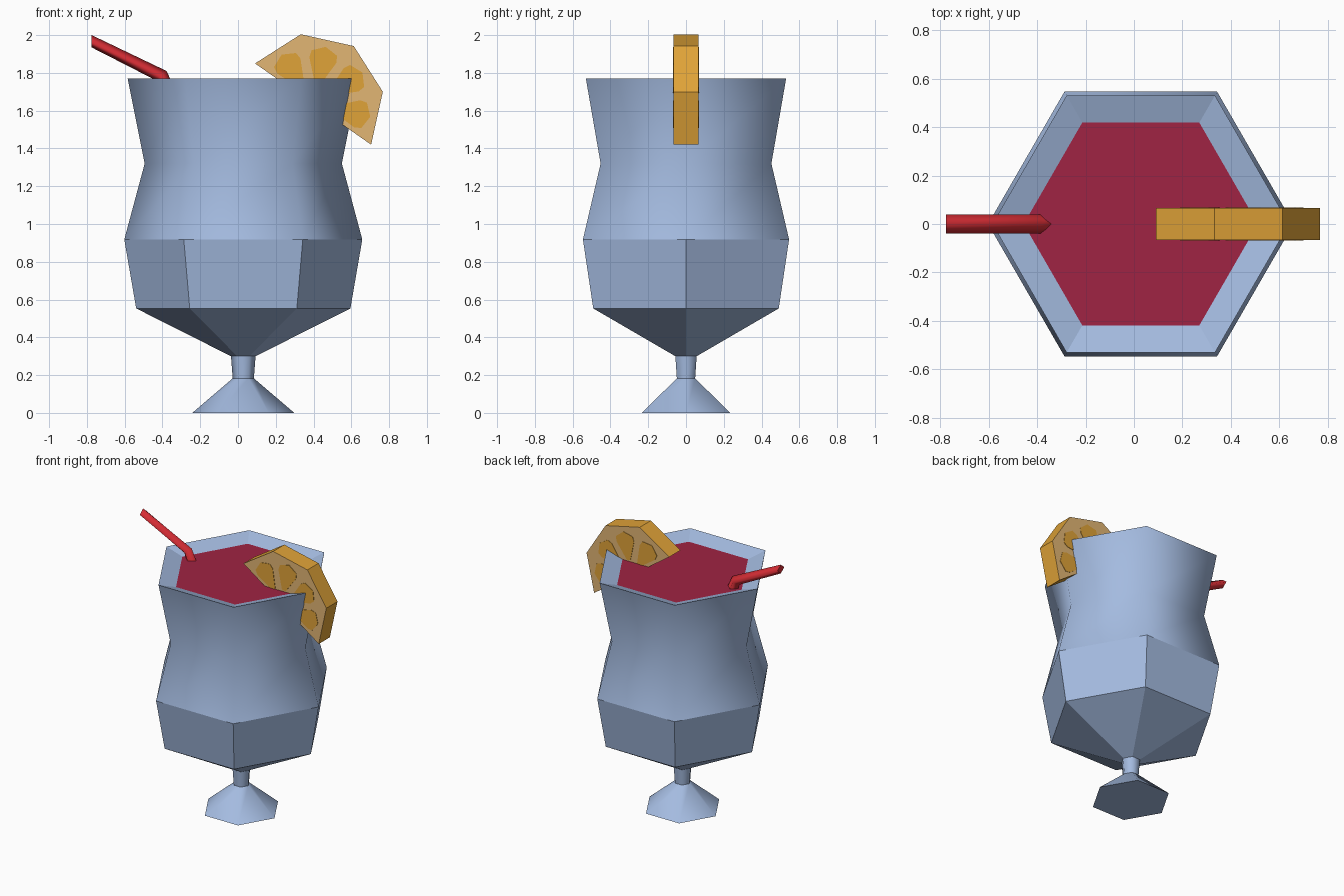
import bpy, bmesh, math

if "Cube" in bpy.data.objects:
    bpy.data.objects.remove(bpy.data.objects["Cube"])

CX = 0.028          # glass axis


def material(name, r, g, b):
    lin = lambda c: ((c / 255 + 0.055) / 1.055) ** 2.4
    m = bpy.data.materials.new(name)
    m.diffuse_color = (lin(r), lin(g), lin(b), 1)
    m.use_nodes = True
    m.node_tree.nodes["Principled BSDF"].inputs["Base Color"].default_value = m.diffuse_color
    return m


GLASS = material("pale blue glass", 164, 187, 224)
DRINK = material("dark red drink", 160, 35, 67)
STRAW = material("red straw", 218, 46, 54)
ORANGE = material("orange peel and flesh", 224, 163, 56)
PITH = material("tan pith", 226, 182, 116)


def finish(name, bm, mats, fix_normals=True):
    if fix_normals:
        bmesh.ops.recalc_face_normals(bm, faces=bm.faces[:])
    me = bpy.data.meshes.new(name)
    bm.to_mesh(me)
    bm.free()
    for m in mats:
        me.materials.append(m)
    ob = bpy.data.objects.new(name, me)
    bpy.context.collection.objects.link(ob)
    return ob


def bridge(bm, a, b):
    n = len(a)
    return [bm.faces.new((a[i], a[(i + 1) % n], b[(i + 1) % n], b[i])) for i in range(n)]


def hexagon(bm, r, z):
    return [bm.verts.new((CX + r * math.cos(k * math.pi / 3),
                          r * math.sin(k * math.pi / 3), z)) for k in range(6)]


def prism(bm, pts, y0, y1):
    """Extrude an x/z outline between two y values; returns the two end faces."""
    a = [bm.verts.new((x, y0, z)) for x, z in pts]
    b = [bm.verts.new((x, y1, z)) for x, z in pts]
    bridge(bm, a, b)
    return bm.faces.new(a), bm.faces.new(b[::-1])


# Glass: six-sided profile of (radius, height, smooth band above)
profile = [(0.27, 0, True), (0.056, 0.183, True), (0.065, 0.30, False),
           (0.567, 0.553, False), (0.63, 0.918, True), (0.522, 1.32, True),
           (0.612, 1.77, False), (0.483, 1.73, False)]
bm = bmesh.new()
rings = [hexagon(bm, r, z) for r, z, _ in profile]
for i in range(len(rings) - 1):
    for f in bridge(bm, rings[i], rings[i + 1]):
        f.smooth = profile[i][2]
bm.faces.new(rings[0][::-1])
for e in bm.edges:                       # crisp rings except at the waist
    z0, z1 = (v.co.z for v in e.verts)
    if abs(z0 - z1) < 1e-4 and abs(z0 - 1.32) > 0.01:
        e.smooth = False
finish("glass", bm, [GLASS], False)

# Drink surface
bm = bmesh.new()
bm.faces.new(hexagon(bm, 0.483, 1.73))
finish("drink", bm, [DRINK], False)

# Bent straw with a diamond section: (upper x, z), (lower x, z)
stations = [((-0.775, 2.0), (-0.775, 1.935)),
            ((-0.378, 1.81), (-0.437, 1.762)),
            ((-0.30, 1.64), (-0.385, 1.60))]
bm = bmesh.new()
sections = []
for (ux, uz), (lx, lz) in stations:
    mx, mz = (ux + lx) / 2, (uz + lz) / 2
    sections.append([bm.verts.new(p) for p in
                     ((ux, 0, uz), (mx, 0.039, mz), (lx, 0, lz), (mx, -0.039, mz))])
for a, b in zip(sections, sections[1:]):
    for f in bridge(bm, a, b):
        f.smooth = True
bm.faces.new(sections[0])
bm.faces.new(sections[-1][::-1])
finish("straw", bm, [STRAW])

# Orange slice: half octagon tilted over the rim
SX, SZ, TILT = 0.3975, 1.635, -35


def polar(r, deg):
    a = math.radians(deg + TILT)
    return SX + r * math.cos(a), SZ + r * math.sin(a)


bm = bmesh.new()
for f in prism(bm, [polar(0.375, 45 * k) for k in range(5)], -0.065, 0.065):
    f.material_index = 1
finish("orange_slice", bm, [ORANGE, PITH])

# Flesh segments as thin plates on both sides of the slice
bm = bmesh.new()
shape = [(0.11, -8), (0.25, -17), (0.285, -14), (0.31, 0), (0.285, 14), (0.25, 17), (0.11, 8)]
for k in range(4):
    pts = [polar(r, 22.5 + 45 * k + a) for r, a in shape]
    for s in (-1, 1):
        prism(bm, pts, s * 0.064, s * 0.068)
finish("orange_segments", bm, [ORANGE])
